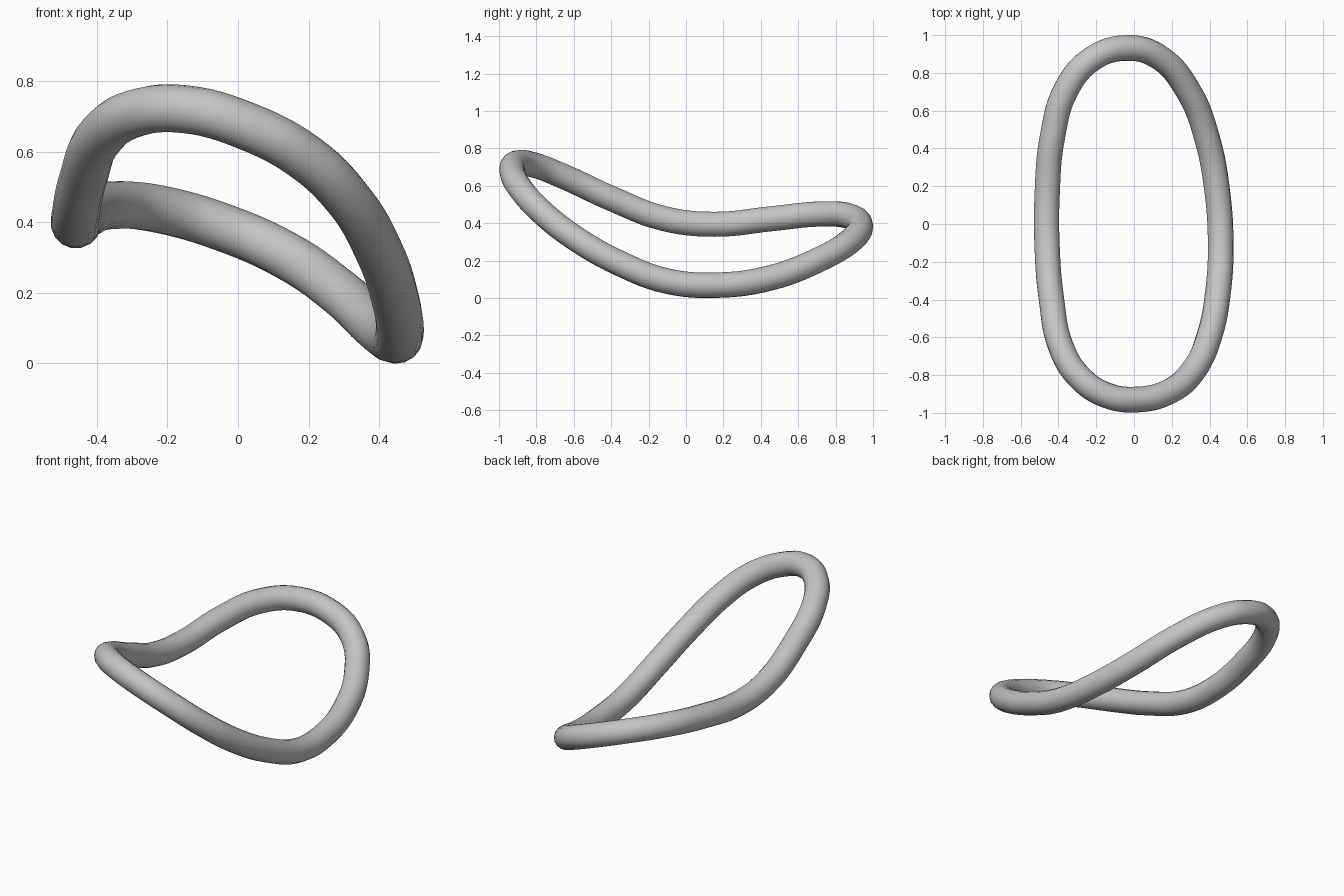
import bpy

if "Cube" in bpy.data.objects:
    bpy.data.objects.remove(bpy.data.objects["Cube"])

# centreline of the bent ring, counter-clockwise seen from above
path = [
    (0.459, -0.10, 0.090), (0.440, 0.18, 0.069), (0.388, 0.45, 0.107),
    (0.290, 0.70, 0.200), (0.13, 0.885, 0.310), (-0.04, 0.932, 0.385),
    (-0.22, 0.875, 0.437), (-0.355, 0.72, 0.449), (-0.432, 0.46, 0.424),
    (-0.460, 0.15, 0.394), (-0.460, -0.12, 0.425), (-0.438, -0.39, 0.528),
    (-0.385, -0.655, 0.650), (-0.29, -0.81, 0.710), (-0.15, -0.905, 0.721),
    (0.02, -0.929, 0.675), (0.19, -0.885, 0.585), (0.315, -0.775, 0.463),
    (0.40, -0.59, 0.318), (0.446, -0.35, 0.183),
]

curve = bpy.data.curves.new("bent_ring", 'CURVE')
curve.dimensions = '3D'
curve.resolution_u = 6
curve.bevel_depth = 0.068
curve.bevel_resolution = 6
spline = curve.splines.new('BEZIER')
spline.bezier_points.add(len(path) - 1)
for point, co in zip(spline.bezier_points, path):
    point.co = co
    point.handle_left_type = point.handle_right_type = 'AUTO'
spline.use_cyclic_u = True

ring = bpy.data.objects.new("bent_ring", curve)
bpy.context.collection.objects.link(ring)
bpy.context.view_layer.objects.active = ring
ring.select_set(True)

# plain grey tube, smooth shaded
grey = bpy.data.materials.new("grey")
grey.diffuse_color = (0.56, 0.56, 0.56, 1)
grey.use_nodes = True
grey.node_tree.nodes["Principled BSDF"].inputs["Base Color"].default_value = grey.diffuse_color
curve.materials.append(grey)
bpy.ops.object.convert(target='MESH')
bpy.ops.object.shade_smooth()
